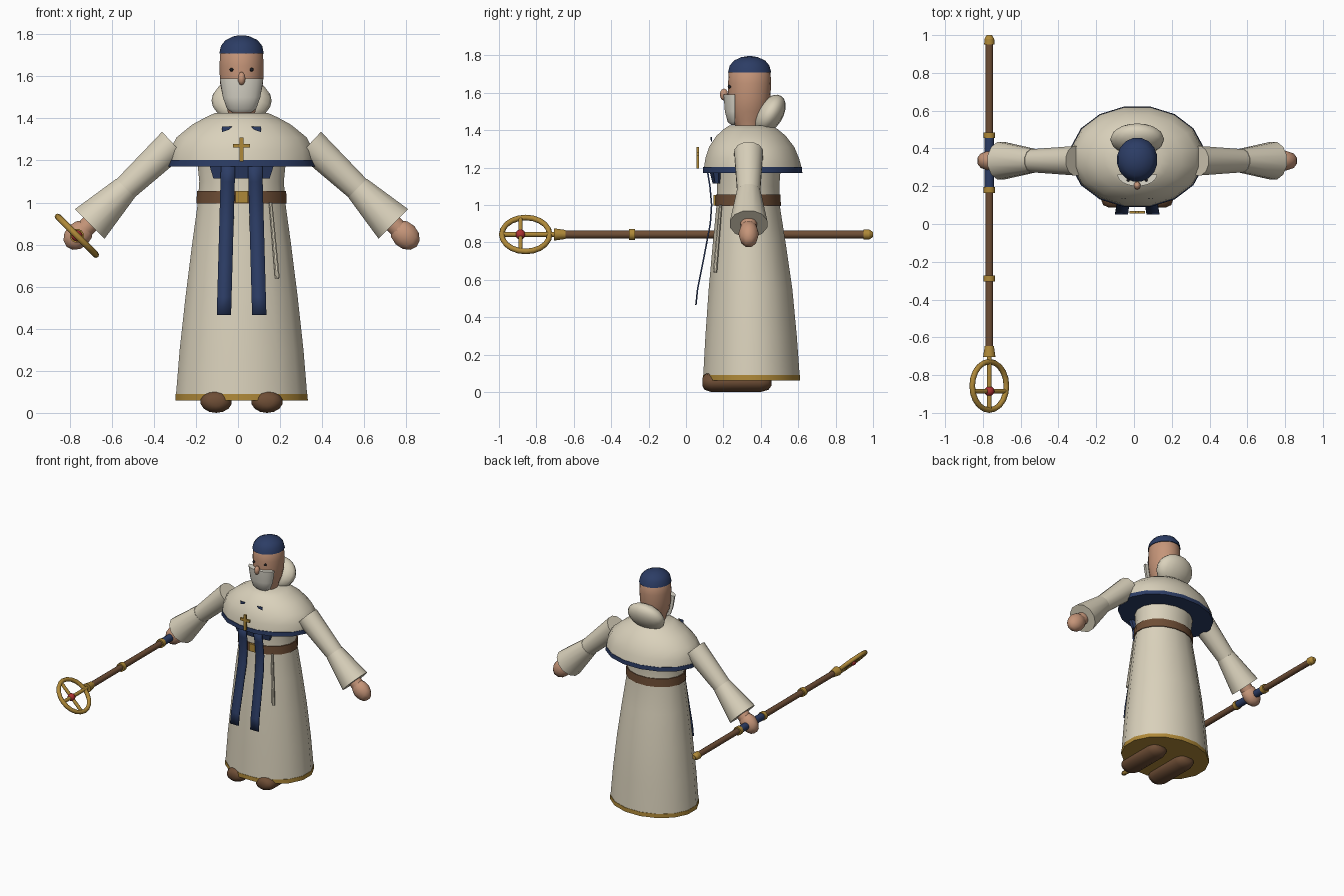
import bpy, bmesh, math
from mathutils import Matrix, Vector

if "Cube" in bpy.data.objects:
    bpy.data.objects.remove(bpy.data.objects["Cube"])

CX = 0.017  # centre line of the figure


def material(name, r, g, b):
    m = bpy.data.materials.new(name)
    m.use_nodes = True
    m.diffuse_color = (r, g, b, 1)
    m.node_tree.nodes["Principled BSDF"].inputs["Base Color"].default_value = (r, g, b, 1)
    return m


cream = material("cream cloth", 0.70, 0.64, 0.50)
beard_white = material("beard white", 0.72, 0.69, 0.60)
navy = material("navy cloth", 0.025, 0.046, 0.13)
skin = material("skin", 0.56, 0.30, 0.19)
brown = material("brown leather", 0.155, 0.075, 0.036)
gold = material("gold", 0.43, 0.25, 0.04)
red = material("red gem", 0.42, 0.03, 0.03)
dark = material("dark eye", 0.015, 0.015, 0.02)


def finish(name, bm, mat, angle=35):
    bmesh.ops.recalc_face_normals(bm, faces=bm.faces)
    me = bpy.data.meshes.new(name)
    bm.to_mesh(me)
    bm.free()
    ob = bpy.data.objects.new(name, me)
    bpy.context.collection.objects.link(ob)
    me.materials.append(mat)
    bpy.ops.object.select_all(action='DESELECT')
    ob.select_set(True)
    bpy.context.view_layer.objects.active = ob
    bpy.ops.object.shade_smooth_by_angle(angle=math.radians(angle))
    return ob


def rings(rows, n=16, matrix=Matrix()):
    """Capped stack of elliptical rings: (height, x radius, y radius, y centre)."""
    bm = bmesh.new()
    loops = []
    for h, rx, ry, cy in rows:
        angles = [2 * math.pi * (i + 0.5) / n for i in range(n)]
        loops.append([bm.verts.new(matrix @ Vector((rx * math.cos(a), cy + ry * math.sin(a), h)))
                      for a in angles])
    for a, b in zip(loops, loops[1:]):
        for i in range(n):
            j = (i + 1) % n
            bm.faces.new((a[i], a[j], b[j], b[i]))
    bm.faces.new(loops[0])
    bm.faces.new(loops[-1])
    return bm


def body(name, mat, rows, n=16, angle=35):
    return finish(name, rings(rows, n, Matrix.Translation((CX, 0, 0))), mat, angle)


def rod(name, mat, start, end, r0, r1=None, n=12):
    start, end = Vector(start), Vector(end)
    axis = end - start
    m = Matrix.Translation(start) @ axis.to_track_quat('Z', 'Y').to_matrix().to_4x4()
    r1 = r1 or r0
    return finish(name, rings([(0, r0, r0, 0), (axis.length, r1, r1, 0)], n, m), mat)


def ball(name, mat, centre, radii, rotation=Matrix(), n=14):
    bm = bmesh.new()
    m = Matrix.Translation(centre) @ rotation @ Matrix.Diagonal((*radii, 1))
    bmesh.ops.create_uvsphere(bm, u_segments=n, v_segments=max(6, n * 2 // 3), radius=1, matrix=m)
    return finish(name, bm, mat, 60)


def box(name, mat, centre, size):
    bm = bmesh.new()
    bmesh.ops.create_cube(bm, size=1, matrix=Matrix.Translation(centre) @ Matrix.Diagonal((*size, 1)))
    return finish(name, bm, mat)


# Robe, hem and belt
body("robe", cream, [(0.085, 0.318, 0.263, 0.35), (0.3, 0.30, 0.249, 0.348), (0.55, 0.272, 0.228, 0.345),
                     (0.8, 0.24, 0.198, 0.338), (1.0, 0.212, 0.172, 0.332), (1.1, 0.205, 0.17, 0.332),
                     (1.2, 0.215, 0.175, 0.335)])
body("hem", gold, [(0.06, 0.321, 0.266, 0.35), (0.09, 0.32, 0.265, 0.35)])
body("belt", brown, [(0.995, 0.219, 0.179, 0.332), (1.055, 0.216, 0.176, 0.332)])
box("buckle", gold, (CX, 0.157, 1.026), (0.06, 0.02, 0.056))
rod("belt_cord", cream, (0.155, 0.185, 1.0), (0.187, 0.155, 0.64), 0.009, 0.012, 8)

# Shoulder cape, navy border and hood
body("cape", cream, [(1.2, 0.353, 0.266, 0.357), (1.25, 0.348, 0.255, 0.354), (1.31, 0.315, 0.232, 0.351),
                     (1.37, 0.24, 0.188, 0.348), (1.405, 0.175, 0.147, 0.346), (1.425, 0.13, 0.115, 0.345)])
body("cape_border", navy, [(1.172, 0.358, 0.271, 0.356), (1.202, 0.356, 0.269, 0.356)])
ball("hood", cream, (CX, 0.448, 1.485), (0.143, 0.07, 0.115), Matrix.Rotation(math.radians(-32), 4, 'X'), 16)

# Stole: collar under the cape, two hanging bands, two small tabs
body("stole_collar", navy, [(1.115, 0.145, 0.025, 0.165), (1.175, 0.165, 0.035, 0.16)], 8)
for side, label in ((1, "left"), (-1, "right")):
    bm = bmesh.new()
    path = [(1.18, 0.115), (1.1, 0.128), (1.0, 0.137), (0.9, 0.13), (0.7, 0.092), (0.55, 0.062), (0.465, 0.053)]
    prev = None
    for z, y in path:
        spread = 0.064 + 0.02 * (1.18 - z) / 0.715
        pair = [bm.verts.new((CX + side * (spread + w), y, z)) for w in (-0.034, 0.034)]
        if prev:
            bm.faces.new((prev[0], prev[1], pair[1], pair[0]))
        prev = pair
    band = finish("stole_band_" + label, bm, navy)
    thick = band.modifiers.new("thickness", 'SOLIDIFY')
    thick.thickness, thick.offset = 0.008, 0

    bm = bmesh.new()
    tab = [bm.verts.new((CX + side * x, y, z)) for x, y, z in
           ((0.092, 0.138, 1.362), (0.045, 0.132, 1.362), (0.058, 0.132, 1.347), (0.092, 0.138, 1.335))]
    bm.faces.new(tab)
    finish("stole_tab_" + label, bm, navy)

# Pendant cross
box("cross_upright", gold, (CX, 0.062, 1.252), (0.018, 0.014, 0.115))
box("cross_bar", gold, (CX, 0.062, 1.27), (0.08, 0.014, 0.018))

# Head, beard and cap
body("head", skin, [(1.4, 0.06, 0.06, 0.335), (1.45, 0.07, 0.085, 0.335), (1.5, 0.09, 0.102, 0.335),
                    (1.57, 0.104, 0.113, 0.338), (1.65, 0.107, 0.115, 0.34), (1.72, 0.102, 0.111, 0.34),
                    (1.76, 0.075, 0.08, 0.34)], 18, 60)
bm = rings([(1.428, 0.045, 0.022, 0.262), (1.445, 0.07, 0.04, 0.262), (1.5, 0.09, 0.055, 0.262),
            (1.59, 0.105, 0.062, 0.262)], 20, Matrix.Translation((CX, 0, 0)))
cut = bmesh.ops.bisect_plane(bm, geom=bm.verts[:] + bm.edges[:] + bm.faces[:], plane_co=(0, 0.2625, 0),
                             plane_no=(0, 1, 0), clear_outer=True)
bmesh.ops.holes_fill(bm, edges=[e for e in bm.edges if e.is_boundary])
finish("beard", bm, beard_white)
body("cap", navy, [(1.708, 0.108, 0.118, 0.34), (1.745, 0.1, 0.108, 0.34), (1.772, 0.078, 0.085, 0.34),
                   (1.79, 0.04, 0.045, 0.34), (1.795, 0.012, 0.014, 0.34)], 16, 50)
ball("scalp_patch", skin, (CX + 0.01, 0.29, 1.768), (0.05, 0.032, 0.012),
     Matrix.Rotation(math.radians(20), 4, 'X'), 10)
ball("nose", skin, (CX, 0.203, 1.59), (0.019, 0.022, 0.032), n=10)

# Paired parts: eyes, arms, hands and shoes
for side, label in ((1, "left"), (-1, "right")):
    def at(x, y, z):
        return Vector((CX + side * x, y, z))

    ball("eye_" + label, dark, at(0.048, 0.232, 1.632), (0.009, 0.009, 0.009), n=8)
    rod("upper_sleeve_" + label, cream, at(0.325, 0.335, 1.28), at(0.565, 0.335, 1.055), 0.08, 0.062)
    rod("lower_sleeve_" + label, cream, at(0.552, 0.335, 1.068), at(0.722, 0.335, 0.898), 0.065, 0.103)
    lean = Matrix.Rotation(math.radians(45 * side), 4, 'Y')
    rod("wrist_" + label, skin, at(0.70, 0.335, 0.92), at(0.76, 0.335, 0.86), 0.045)
    ball("hand_" + label, skin, at(0.777, 0.335, 0.845), (0.082, 0.055, 0.062), lean, 10)
    shoe = Matrix.Translation(at(0.121, 0.0, 0.053)) @ Matrix.Rotation(math.radians(-90), 4, 'X')
    rows = [(0.087, 0.03, 0.02, 0), (0.1, 0.06, 0.042, 0), (0.135, 0.075, 0.053, 0),
            (0.4, 0.075, 0.053, 0), (0.44, 0.06, 0.042, 0), (0.457, 0.03, 0.02, 0)]
    finish("shoe_" + label, rings(rows, 14, shoe), brown, 60)

# Staff held level in the right hand
SX, SZ = -0.766, 0.842
for name, mat, y0, y1, r0, r1 in (
        ("staff_shaft", brown, -0.66, 0.96, 0.021, 0.021),
        ("staff_grip", navy, 0.185, 0.465, 0.026, 0.026),
        ("staff_band_rear", gold, 0.455, 0.485, 0.031, 0.031),
        ("staff_band_middle", gold, 0.165, 0.195, 0.031, 0.031),
        ("staff_band_front", gold, -0.305, -0.272, 0.031, 0.031),
        ("staff_socket", gold, -0.705, -0.645, 0.034, 0.025),
        ("staff_ferrule", gold, 0.95, 0.98, 0.028, 0.027),
        ("staff_tip", gold, 0.98, 1.0, 0.027, 0.014),
        ("wheel_spoke_long", gold, -0.985, -0.69, 0.013, 0.013)):
    rod(name, mat, (SX, y0, SZ), (SX, y1, SZ), r0, r1)

# Wheel on the staff head, turned on the diagonal
bpy.ops.mesh.primitive_torus_add(location=(SX, -0.857, SZ), rotation=(0, math.radians(45), 0),
                                 major_radius=0.128, minor_radius=0.015, major_segments=20, minor_segments=8)
wheel = bpy.context.object
wheel.name = "wheel_ring"
wheel.data.materials.append(gold)
bpy.ops.object.shade_smooth_by_angle(angle=math.radians(50))
d = 0.09
rod("wheel_spoke_cross", gold, (SX - d, -0.885, SZ + d), (SX + d, -0.885, SZ - d), 0.012)
ball("wheel_gem", red, (SX, -0.885, SZ), (0.027, 0.027, 0.027), n=12)
